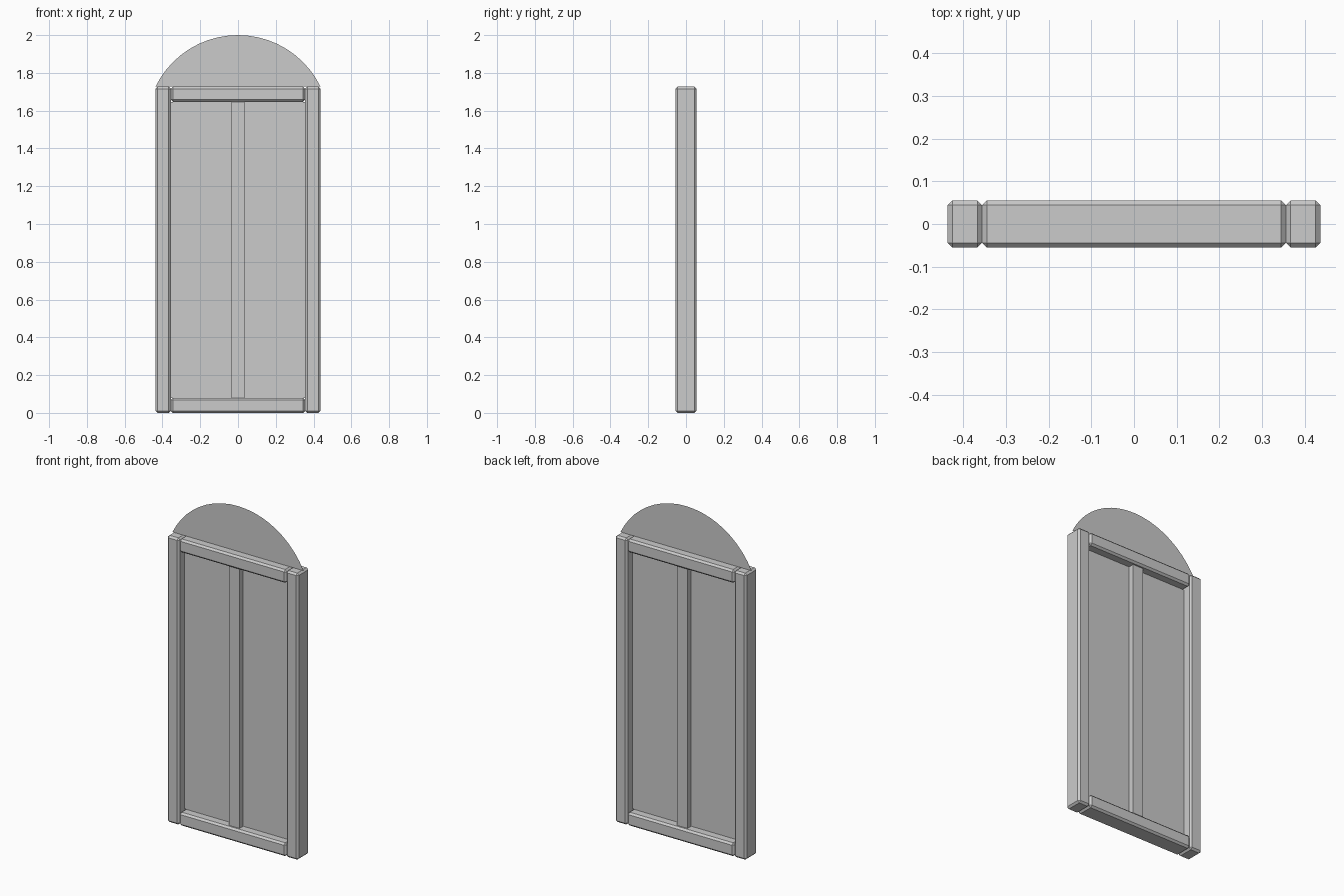
import bpy, bmesh, math

if "Cube" in bpy.data.objects:
    bpy.data.objects.remove(bpy.data.objects["Cube"])

HALF_W, INNER, HEIGHT, DEPTH, RAIL = 0.437, 0.356, 1.727, 0.11, 0.08
BEVEL = 0.011


def box(name, x0, x1, z0, z1, depth, bevel=0.0):
    bpy.ops.mesh.primitive_cube_add(size=1, location=((x0 + x1) / 2, 0, (z0 + z1) / 2))
    ob = bpy.context.object
    ob.name = name
    ob.scale = (x1 - x0, depth, z1 - z0)
    bpy.ops.object.transform_apply(location=False, rotation=False, scale=True)
    if bevel:
        mod = ob.modifiers.new("chamfer", 'BEVEL')
        mod.width = bevel
        mod.segments = 1
    return ob


def sheet(name, points):
    """Single flat face in the y = 0 plane from (x, z) points."""
    bm = bmesh.new()
    bm.faces.new([bm.verts.new((x, 0, z)) for x, z in points])
    me = bpy.data.meshes.new(name)
    bm.to_mesh(me)
    bm.free()
    ob = bpy.data.objects.new(name, me)
    bpy.context.collection.objects.link(ob)
    return ob


# chamfered frame: two stiles, two rails
box("left_stile", -HALF_W, -INNER, 0, HEIGHT, DEPTH, BEVEL)
box("right_stile", INNER, HALF_W, 0, HEIGHT, DEPTH, BEVEL)
box("bottom_rail", -INNER, INNER, 0, RAIL, DEPTH, BEVEL)
box("top_rail", -INNER, INNER, HEIGHT - RAIL, HEIGHT, DEPTH, BEVEL)

# plain centre bar
box("centre_mullion", -0.035, 0.035, RAIL, HEIGHT - RAIL, 0.07)

# thin pane inside the frame
sheet("pane", [(-INNER, RAIL), (INNER, RAIL),
               (INNER, HEIGHT - RAIL), (-INNER, HEIGHT - RAIL)])

# thin arched pane on top: circular segment through the frame corners
rise = 2.0 - HEIGHT
radius = (HALF_W ** 2 + rise ** 2) / (2 * rise)
half_angle = math.asin(HALF_W / radius)
steps = 20
arc = []
for i in range(steps + 1):
    a = half_angle * (1 - 2 * i / steps)
    arc.append((radius * math.sin(a), 2.0 - radius + radius * math.cos(a)))
sheet("arched_top_pane", arc)
